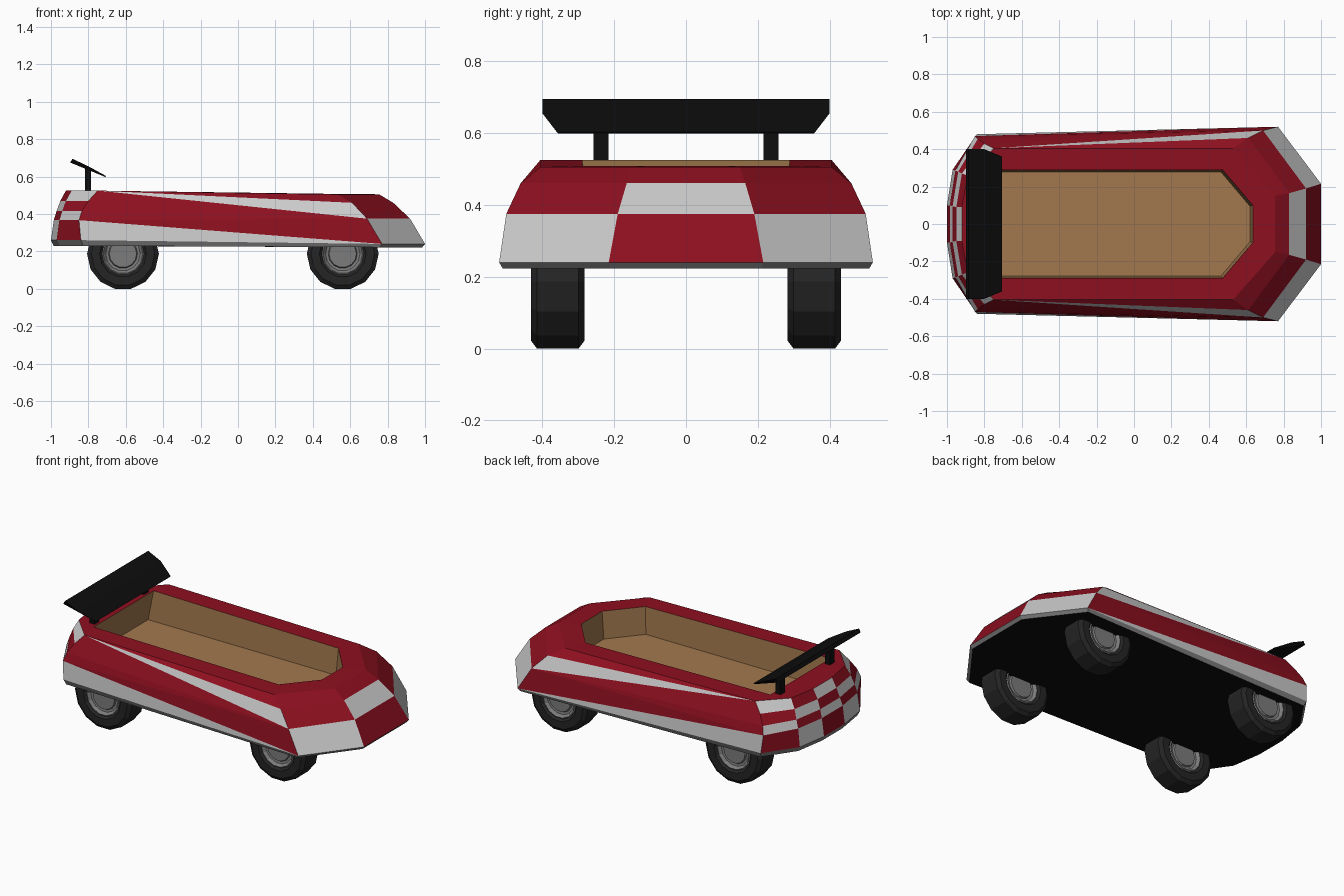
import bpy, bmesh
from math import cos, sin, pi
from mathutils import Vector

if "Cube" in bpy.data.objects:
    bpy.data.objects.remove(bpy.data.objects["Cube"])


def mat(name, r, g, b):
    m = bpy.data.materials.new(name)
    m.diffuse_color = (r, g, b, 1)
    m.use_nodes = True
    m.node_tree.nodes["Principled BSDF"].inputs["Base Color"].default_value = m.diffuse_color
    return m


RED, SILVER = mat("red_paint", .27, .005, .014), mat("silver_paint", .6, .6, .6)
BLACK, TRIM = mat("black", .004, .004, .004), mat("trim_grey", .22, .22, .22)
WOOD, TYRE = mat("wood", .36, .19, .075), mat("tyre_rubber", .018, .018, .018)
METAL = mat("rim_metal", .2, .2, .2)


def finish(bm, name, mats, up=False):
    bmesh.ops.remove_doubles(bm, verts=bm.verts, dist=1e-5)
    bmesh.ops.recalc_face_normals(bm, faces=bm.faces)
    if up and max(bm.faces, key=lambda f: f.calc_area()).normal.z < 0:
        bmesh.ops.reverse_faces(bm, faces=bm.faces)
    me = bpy.data.meshes.new(name)
    bm.to_mesh(me)
    bm.free()
    for m in mats:
        me.materials.append(m)
    ob = bpy.data.objects.new(name, me)
    bpy.context.collection.objects.link(ob)
    return ob


def face(bm, pts, m=0):
    f = bm.faces.new([bm.verts.new(p) for p in pts])
    f.material_index = m


def mirrored(bm, pts, m=0):
    face(bm, pts, m)
    face(bm, [(x, -y, z) for x, y, z in pts], m)


def across(bm, a, b, m=0):
    """Quad spanning the centre line between points a, b and their mirror images."""
    face(bm, [a, b, (b[0], -b[1], b[2]), (a[0], -a[1], a[2])], m)


# Upright rows of hull points: nose, front corner, rear corner, rear bend, tail
N = [(1, .215, .24), (.92, .19, .375), (.83, .165, .46), (.755, .15, .505)]
F = [(.77, .52, .24), (.69, .50, .375), (.61, .46, .46), (.53, .405, .505)]
R = [(-.84, .48, .26), (-.85, .47, .367), (-.835, .455, .415), (-.80, .43, .47), (-.75, .405, .525)]
M = [(-.97, .29, .26), (-.955, .285, .367), (-.94, .28, .415), (-.92, .27, .47), (-.89, .26, .525)]
P = [(-1, .10, .26), (-.985, .10, .367), (-.97, .095, .415), (-.95, .09, .47), (-.92, .09, .525)]
# Cockpit opening
opening = [(.635, .10, .508), (.475, .288, .508), (-.77, .288, .525)]

# Car body: 0 red, 1 silver, 2 trim, 3 black
bm = bmesh.new()
for i in range(3):
    across(bm, N[i], N[i + 1], i % 2)
    mirrored(bm, [N[i], F[i], F[i + 1], N[i + 1]], int(i == 0))
for i in range(4):
    mirrored(bm, [R[i], M[i], M[i + 1], R[i + 1]], i % 2)
    mirrored(bm, [M[i], P[i], P[i + 1], M[i + 1]], (i + 1) % 2)
    across(bm, P[i], P[i + 1], i % 2)
# Side stripes
mirrored(bm, [R[0], F[0], R[1]], 1)
mirrored(bm, [F[0], F[1], R[1]])
for i in (1, 2, 3):
    mirrored(bm, [R[i], F[1], R[i + 1]])
mirrored(bm, [F[1], F[2], R[4]], 1)
mirrored(bm, [F[2], F[3], R[4]])
# Deck round the opening
A, B, C = opening
across(bm, N[3], A)
mirrored(bm, [N[3], F[3], B, A])
mirrored(bm, [F[3], R[4], C, B])
mirrored(bm, [R[4], M[4], C])
mirrored(bm, [M[4], P[4], C])
across(bm, P[4], C)
# Lower sill and floor pan
sill = [N[0], F[0], R[0], M[0], P[0]]
low = [(x * .985, y * .98, .222 if x > 0 else .23) for x, y, z in sill]
for i in range(4):
    mirrored(bm, [sill[i], sill[i + 1], low[i + 1], low[i]], 2)
across(bm, sill[0], low[0], 2)
across(bm, sill[4], low[4], 2)
face(bm, low + [(x, -y, z) for x, y, z in reversed(low)], 3)
finish(bm, "car_body", [RED, SILVER, TRIM, BLACK])

# Cockpit tub
bm = bmesh.new()
floor = [(.62, .095, .345), (.465, .278, .345), (-.80, .278, .345)]
for i in range(2):
    mirrored(bm, [opening[i], opening[i + 1], floor[i + 1], floor[i]])
across(bm, opening[0], floor[0])
across(bm, opening[2], floor[2])
face(bm, floor + [(x, -y, z) for x, y, z in reversed(floor)])
finish(bm, "cockpit_tub", [WOOD], up=True)


def prism(name, profile, y0, y1, m):
    """Convex solid from an x-z profile; y0 and y1 give the end y of each point."""
    bm = bmesh.new()
    a = [bm.verts.new((x, y, z)) for (x, z), y in zip(profile, y0)]
    b = [bm.verts.new((x, y, z)) for (x, z), y in zip(profile, y1)]
    bm.faces.new(a)
    bm.faces.new(b)
    for i in range(len(a)):
        j = (i + 1) % len(a)
        bm.faces.new((a[i], a[j], b[j], b[i]))
    return finish(bm, name, [m])


# Rear wing and its two posts
ends = [.40, .40, .40, .36, .355]
prism("rear_wing", [(-.897, .675), (-.885, .695), (-.80, .655), (-.705, .603), (-.71, .598)],
      [-e for e in ends], ends, BLACK)
for side, y in (("left", .237), ("right", -.237)):
    prism("wing_post_" + side, [(-.818, .51), (-.785, .51), (-.785, .645), (-.818, .645)],
          [y - .021] * 4, [y + .021] * 4, BLACK)


def lathe(name, profile, centre, m, n=14, closed=False):
    """Turn (radius, offset) points round an axis along y."""
    bm = bmesh.new()
    c = Vector(centre)
    pairs = list(zip(profile, profile[1:] + profile[:1]))
    for (r0, o0), (r1, o1) in pairs if closed else pairs[:-1]:
        for k in range(n):
            a, b = 2 * pi * (k + .5) / n, 2 * pi * (k + 1.5) / n
            pts = [c + Vector((r * sin(t), o, -r * cos(t)))
                   for r, o, t in ((r0, o0, a), (r0, o0, b), (r1, o1, b), (r1, o1, a))]
            if r0 == 0:
                pts.pop(1)
            elif r1 == 0:
                pts.pop(2)
            face(bm, pts)
    return finish(bm, name, [m])


# Wheels: tyre plus a rim that shows on both sides
half_tyre = [(.112, .062), (.125, .074), (.170, .074), (.192, .058)]
half_rim = [(0, .058), (.073, .058), (.078, .048), (.092, .050), (.106, .066), (.116, .060)]
for end, x in (("front", .56), ("rear", -.615)):
    for side, y in (("left", .357), ("right", -.357)):
        for part, half, m, closed in (("tyre", half_tyre, TYRE, True), ("rim", half_rim, METAL, False)):
            prof = half + [(r, -o) for r, o in reversed(half)]
            lathe(f"{end}_{side}_{part}", prof, (x, y, .187), m, closed=closed)
